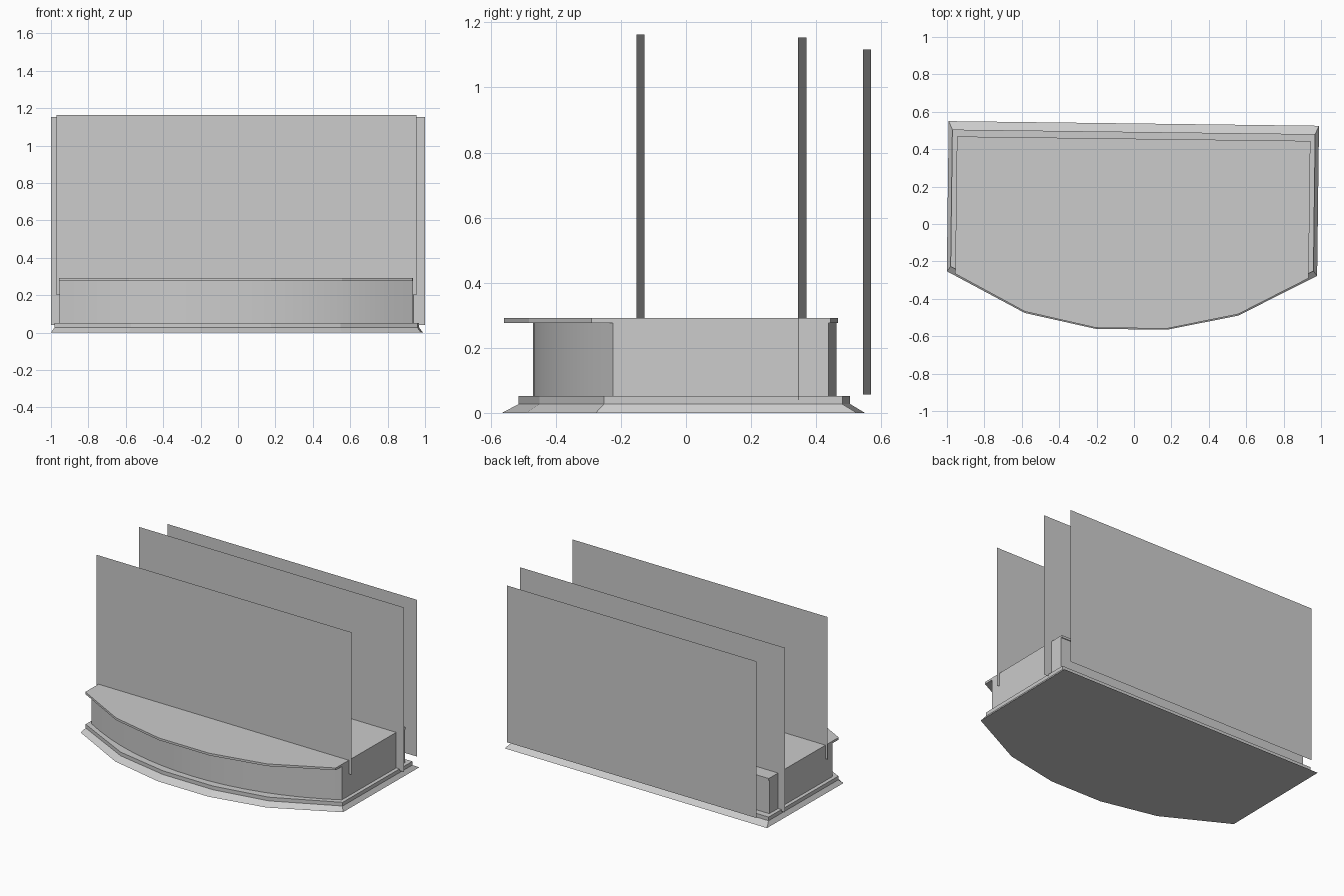
import bpy, bmesh, math
from mathutils import Vector

cube = bpy.data.objects.get("Cube")
if cube:
    bpy.data.objects.remove(cube, do_unlink=True)

TURN = -0.0126      # the whole piece is turned very slightly
SHIFT = -0.0075

grey = bpy.data.materials.new("plain_grey")
grey.use_nodes = True
colour = (0.6, 0.6, 0.6, 1)
grey.diffuse_color = colour
grey.node_tree.nodes["Principled BSDF"].inputs["Base Color"].default_value = colour


def add_object(name, bm, location):
    mesh = bpy.data.meshes.new(name)
    bm.to_mesh(mesh)
    bm.free()
    mesh.materials.append(grey)
    obj = bpy.data.objects.new(name, mesh)
    obj.location = location
    obj.rotation_euler.z = TURN
    bpy.context.collection.objects.link(obj)
    return obj


def outline(half_front, back):
    """Mirror the bowed front, listed from the side inwards, and close it at the back."""
    side = half_front[0][0]
    left = [(-x, y) for x, y in half_front]
    right = [(x, y) for x, y in reversed(half_front) if x > 0]
    return left + right + [(side, back), (-side, back)]


def loft(name, layers):
    """Stack outlines at given heights into a closed solid."""
    bm = bmesh.new()
    rings = [[bm.verts.new((x, y, z)) for x, y in pts] for pts, z in layers]
    for low, high in zip(rings, rings[1:]):
        n = len(low)
        for i in range(n):
            j = (i + 1) % n
            bm.faces.new((low[i], low[j], high[j], high[i]))
    bm.faces.new(rings[0][::-1])
    bm.faces.new(rings[-1])
    bmesh.ops.recalc_face_normals(bm, faces=bm.faces)
    return add_object(name, bm, (SHIFT, 0, 0))


# Stepped plinth with sloping skirt
foot = outline([(0.99, -0.265), (0.57, -0.483), (0.19, -0.563)], 0.5375)
step = outline([(0.97, -0.24), (0.56, -0.443), (0.19, -0.512)], 0.4925)
loft("plinth", [(foot, 0), (step, 0.027), (step, 0.052)])

# Body with a finely curved front
half, corner, bow, steps = 0.945, -0.213, 0.257, 8
radius = (half ** 2 + bow ** 2) / (2 * bow)
sweep = math.asin(half / radius)
arc = []
for i in range(steps + 1):
    a = sweep * (1 - i / steps)
    arc.append((radius * math.sin(a), corner - bow + radius * (1 - math.cos(a))))
arc[-1] = (0, corner - bow)
body_plan = outline(arc, 0.45)
body = loft("body", [(body_plan, 0.052), (body_plan, 0.278)])
bpy.context.view_layer.objects.active = body
body.select_set(True)
bpy.ops.object.shade_smooth_by_angle(angle=math.radians(30))
body.select_set(False)

# Overhanging top slab
slab = outline([(0.945, -0.278), (0.57, -0.475), (0.19, -0.557)], 0.456)
loft("top_slab", [(slab, 0.277), (slab, 0.292)])


# Thin upright panels
def panel(name, x, y, width, bottom, top):
    bm = bmesh.new()
    corners = [(-1, bottom), (1, bottom), (1, top), (-1, top)]
    bm.faces.new([bm.verts.new((s * width / 2, 0, z)) for s, z in corners])
    add_object(name, bm, Vector((x, y, 0)))


panel("front_panel", -0.0075, -0.14, 1.925, 0.2, 1.163)
panel("middle_panel", 0, 0.3575, 2.0, 0.04, 1.153)
panel("back_panel", 0.017, 0.556, 1.885, 0.057, 1.117)
